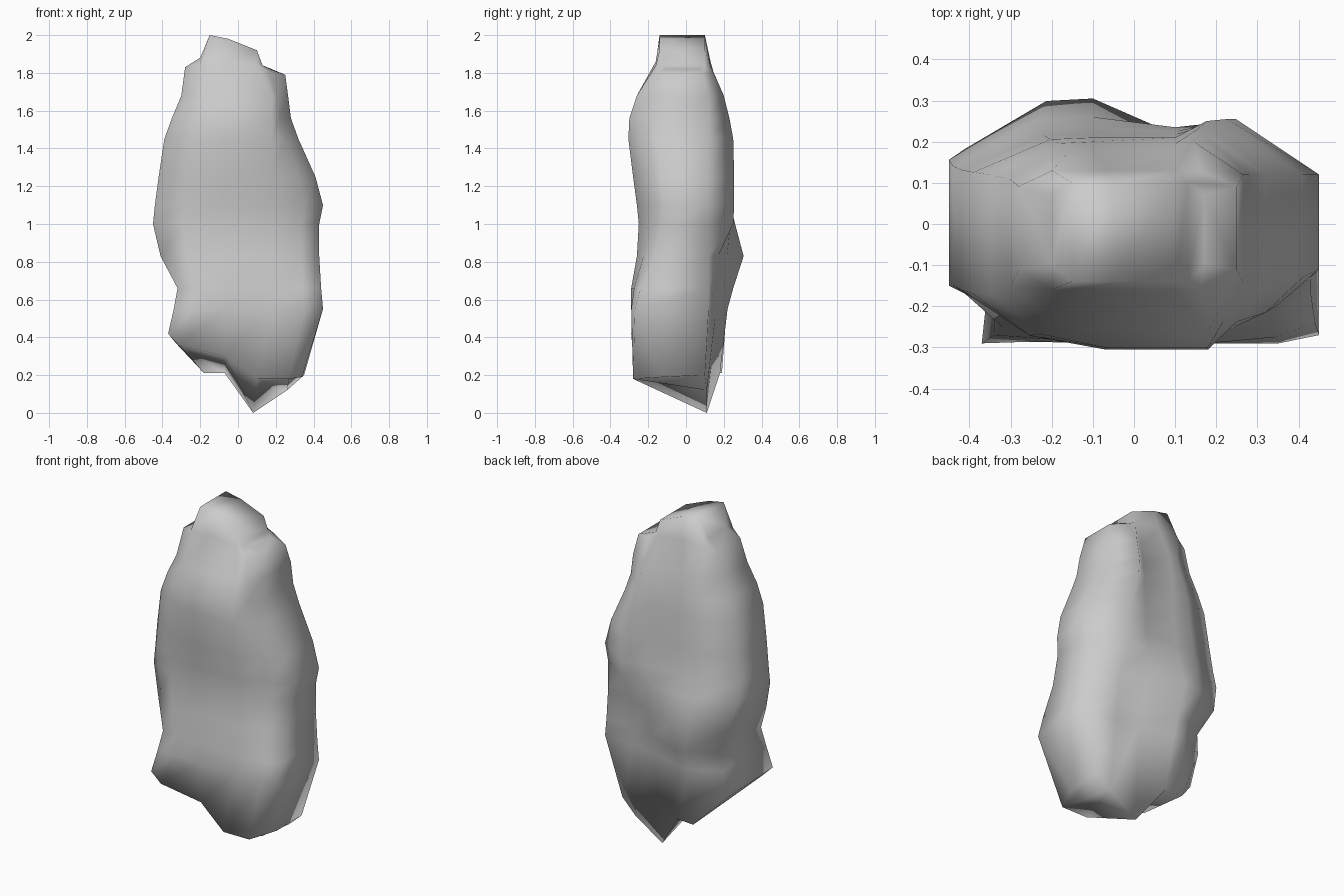
import bpy
import bmesh
import math

default_cube = bpy.data.objects.get("Cube")
if default_cube:
    bpy.data.objects.remove(default_cube, do_unlink=True)


def make_material(name, colour):
    material = bpy.data.materials.new(name)
    material.use_nodes = True
    material.diffuse_color = colour
    shader = material.node_tree.nodes["Principled BSDF"]
    shader.inputs["Base Color"].default_value = colour
    shader.inputs["Roughness"].default_value = 0.8
    return material


def body_ring(z, left, right, front, back_left, back_right, side_left, side_right):
    """Six front points and six back points, both running along +x."""
    front_row = [
        (left, side_left, z),
        (left * 0.65, front * 0.75 + side_left * 0.25, z),
        (-0.07, front, z),
        (0.18, front, z),
        (right * 0.78, (front + side_right) / 2 - 0.01, z),
        (right, side_right, z),
    ]
    # The back carries a shallow vertical groove right of centre
    groove = (back_left + back_right) / 2 - 0.02
    back_row = [
        (left, back_left * 0.6, z),
        (left * 0.52, back_left * 0.98, z),
        (-0.1, back_left, z),
        (0.1, groove, z),
        (right * 0.55, back_right, z),
        (right, 0.12, z),
    ]
    return front_row, back_row


def crown_ring(outline, front, back):
    """A ring whose front and back follow the same x, z outline."""
    last = len(outline) - 1
    front_row, back_row = [], []
    for i, (x, z) in enumerate(outline):
        pinch = 0.7 if i in (0, last) else 1
        front_row.append((x, front * pinch, z))
        back_row.append((x, back * pinch, z))
    return front_row, back_row


# Jagged bottom edge, highest on one side with a low tip at the back
bottom_front = [
    (-0.37, -0.29, 0.42), (-0.31, -0.285, 0.36), (-0.07, -0.25, 0.3),
    (0.1, -0.28, 0.18), (0.27, -0.28, 0.18), (0.34, -0.12, 0.19)]
bottom_back = [
    (-0.33, 0.08, 0.37), (-0.18, 0.19, 0.21), (-0.07, 0.18, 0.21),
    (0.08, 0.11, 0), (0.26, 0.11, 0.12), (0.35, 0.1, 0.2)]
rings = [(bottom_front, bottom_back)]

# Body sections: z, left, right, front, back left, back right, side fronts
sections = [
    (0.55, -0.34, 0.45, -0.29, 0.22, 0.14, -0.27, -0.27),
    (0.66, -0.32, 0.44, -0.29, 0.25, 0.15, -0.25, -0.24),
    (0.83, -0.41, 0.43, -0.26, 0.305, 0.17, -0.17, -0.17),
    (1.0, -0.45, 0.43, -0.25, 0.26, 0.25, -0.15, -0.13),
    (1.1, -0.44, 0.45, -0.26, 0.235, 0.255, -0.15, -0.11),
    (1.25, -0.42, 0.41, -0.28, 0.22, 0.255, -0.16, -0.13),
    (1.45, -0.39, 0.32, -0.305, 0.21, 0.25, -0.17, -0.15),
    (1.56, -0.35, 0.28, -0.3, 0.2, 0.23, -0.17, -0.15),
    (1.68, -0.3, 0.265, -0.26, 0.18, 0.2, -0.15, -0.14),
]
rings += [body_ring(*section) for section in sections]

# Shoulder and stepped crown
shoulder = [(-0.28, 1.83), (-0.2, 1.85), (-0.07, 1.86),
            (0.1, 1.84), (0.16, 1.81), (0.25, 1.79)]
crown = [(-0.2, 1.88), (-0.15, 2), (-0.05, 1.98),
         (0.1, 1.92), (0.13, 1.84), (0.17, 1.82)]
rings.append(crown_ring(shoulder, -0.16, 0.13))
rings.append(crown_ring(crown, -0.14, 0.1))

# Loft the rings and bridge front to back at both ends
bm = bmesh.new()
rows = [[[bm.verts.new(point) for point in row] for row in ring] for ring in rings]
loops = [front + back[::-1] for front, back in rows]
for lower, upper in zip(loops, loops[1:]):
    count = len(lower)
    for i in range(count):
        j = (i + 1) % count
        bm.faces.new((lower[i], lower[j], upper[j], upper[i]))
for front, back in (rows[0], rows[-1]):
    for i in range(len(front) - 1):
        bm.faces.new((front[i], front[i + 1], back[i + 1], back[i]))
bmesh.ops.recalc_face_normals(bm, faces=bm.faces[:])

mesh = bpy.data.meshes.new("rock_body")
bm.to_mesh(mesh)
bm.free()
rock = bpy.data.objects.new("rock_body", mesh)
bpy.context.collection.objects.link(rock)
mesh.materials.append(make_material("stone grey", (0.6, 0.6, 0.6, 1)))

bpy.ops.object.select_all(action="DESELECT")
rock.select_set(True)
bpy.context.view_layer.objects.active = rock
bpy.ops.object.shade_smooth_by_angle(angle=math.radians(110))
